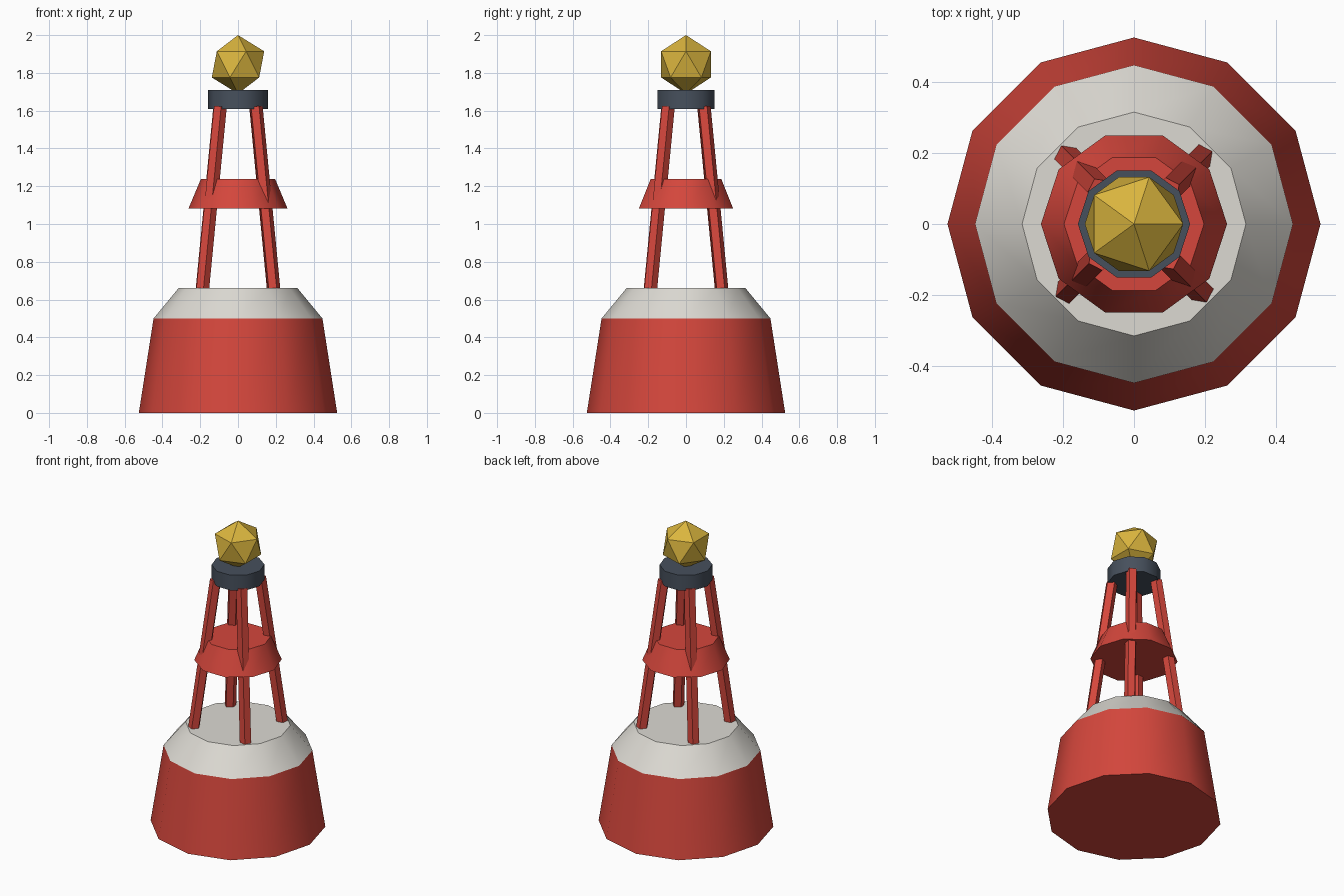
import bpy, bmesh, math
from mathutils import Vector

if "Cube" in bpy.data.objects:
    bpy.data.objects.remove(bpy.data.objects["Cube"])


def material(name, rgb):
    m = bpy.data.materials.new(name)
    m.diffuse_color = (*rgb, 1)
    m.use_nodes = True
    m.node_tree.nodes["Principled BSDF"].inputs["Base Color"].default_value = m.diffuse_color
    return m


RED = material("buoy red", (0.66, 0.062, 0.045))
WHITE = material("off white", (0.72, 0.70, 0.65))
SLATE = material("slate grey", (0.062, 0.08, 0.108))
GOLD = material("lamp gold", (0.70, 0.46, 0.048))


def finish(bm, name, mat, smooth=False):
    bmesh.ops.recalc_face_normals(bm, faces=bm.faces[:])
    mesh = bpy.data.meshes.new(name)
    bm.to_mesh(mesh)
    bm.free()
    mesh.materials.append(mat)
    ob = bpy.data.objects.new(name, mesh)
    bpy.context.collection.objects.link(ob)
    if smooth:
        bpy.ops.object.select_all(action='DESELECT')
        bpy.context.view_layer.objects.active = ob
        ob.select_set(True)
        bpy.ops.object.shade_smooth_by_angle(angle=math.radians(40))
    return ob


def prism(name, mat, sides, start, end, r0, r1, turn=0.0, smooth=True):
    """Closed tapered prism between two centres, first corner at angle 'turn'."""
    bm = bmesh.new()
    start, end = Vector(start), Vector(end)
    tilt = Vector((0, 0, 1)).rotation_difference(end - start)
    rings = []
    for centre, r in ((start, r0), (end, r1)):
        angles = [turn + math.tau * i / sides for i in range(sides)]
        rings.append([bm.verts.new(centre + tilt @ Vector((r * math.cos(a), r * math.sin(a), 0)))
                      for a in angles])
    bm.faces.new(rings[0][::-1])
    bm.faces.new(rings[1])
    for i in range(sides):
        j = (i + 1) % sides
        bm.faces.new((rings[0][i], rings[0][j], rings[1][j], rings[1][i]))
    return finish(bm, name, mat, smooth)


# Floating hull and sloped deck
prism("hull", RED, 12, (0, 0, 0), (0, 0, 0.5), 0.525, 0.447)
prism("deck", WHITE, 12, (0, 0, 0.5), (0, 0, 0.66), 0.447, 0.315)

# Four leaning five-sided tower legs
for k in range(4):
    a = math.pi / 4 + k * math.pi / 2
    d = Vector((math.cos(a), math.sin(a), 0)) * math.sqrt(2)
    prism(f"tower_leg_{k + 1}", RED, 5, d * 0.189 + Vector((0, 0, 0.65)),
          d * 0.095 + Vector((0, 0, 1.62)), 0.036, 0.036, a - math.pi / 2, False)

# Collar around the legs and lamp base
prism("tower_collar", RED, 10, (0, 0, 1.082), (0, 0, 1.237), 0.262, 0.197)
prism("lamp_base", SLATE, 10, (0, 0, 1.61), (0, 0, 1.71), 0.158, 0.158)

# Faceted lamp
bm = bmesh.new()
bmesh.ops.create_icosphere(bm, subdivisions=1, radius=0.155)
bmesh.ops.translate(bm, verts=bm.verts[:], vec=(0, 0, 1.845))
finish(bm, "lamp", GOLD)
